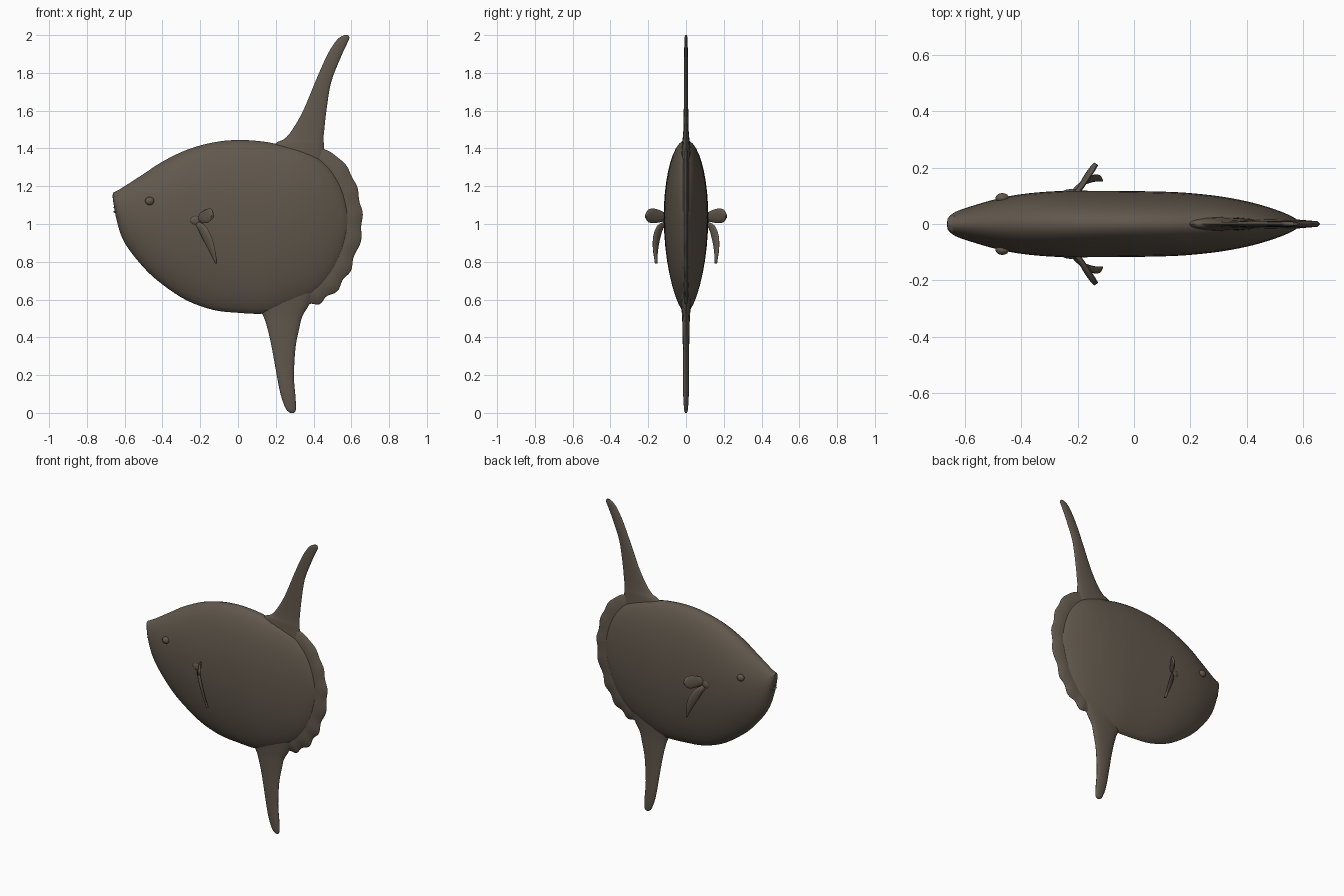
import bpy, bmesh, math
from mathutils import Vector

if "Cube" in bpy.data.objects:
    bpy.data.objects.remove(bpy.data.objects["Cube"])

skin = bpy.data.materials.new("dark brown skin")
skin.diffuse_color = (0.12, 0.097, 0.073, 1)
skin.use_nodes = True
skin.node_tree.nodes["Principled BSDF"].inputs["Base Color"].default_value = skin.diffuse_color


def spline(pts, n):
    """Smooth curve through tuples of any length, n steps per span."""
    out = []
    for i in range(len(pts) - 1):
        a, b, c, d = (pts[max(0, min(len(pts) - 1, i + k))] for k in (-1, 0, 1, 2))
        for s in range(n):
            t = s / n
            out.append(tuple(
                0.5 * (2 * q + (r - p) * t + (2 * p - 5 * q + 4 * r - w) * t * t
                       + (3 * q - p - 3 * r + w) * t ** 3)
                for p, q, r, w in zip(a, b, c, d)))
    return out + [tuple(pts[-1])]


def loft(name, rings, angle=50):
    bm = bmesh.new()
    vs = [[bm.verts.new(p) for p in ring] for ring in rings]
    n = len(vs[0])
    for a, b in zip(vs, vs[1:]):
        for i in range(n):
            bm.faces.new((a[i], a[(i + 1) % n], b[(i + 1) % n], b[i]))
    bm.faces.new(vs[0])
    bm.faces.new(vs[-1])
    bmesh.ops.recalc_face_normals(bm, faces=bm.faces)
    me = bpy.data.meshes.new(name)
    bm.to_mesh(me)
    bm.free()
    ob = bpy.data.objects.new(name, me)
    bpy.context.collection.objects.link(ob)
    finish(ob, angle)
    return ob


def finish(ob, angle=50):
    ob.data.materials.clear()
    ob.data.materials.append(skin)
    bpy.ops.object.select_all(action='DESELECT')
    ob.select_set(True)
    bpy.context.view_layer.objects.active = ob
    bpy.ops.object.shade_smooth_by_angle(angle=math.radians(angle))


def ball(name, loc, size):
    bpy.ops.mesh.primitive_uv_sphere_add(segments=16, ring_count=10, location=loc)
    ob = bpy.context.object
    ob.name = name
    ob.scale = size
    finish(ob)


# Body: x, top, bottom, half width
body = [(-0.662, 1.165, 1.125, 0.02), (-0.64, 1.176, 1.01, 0.04), (-0.6, 1.2, 0.9, 0.056),
        (-0.5, 1.265, 0.77, 0.086), (-0.4, 1.33, 0.68, 0.106), (-0.27, 1.393, 0.595, 0.117),
        (-0.13, 1.432, 0.545, 0.118), (0.0, 1.445, 0.53, 0.117), (0.13, 1.437, 0.525, 0.114),
        (0.22, 1.42, 0.545, 0.108), (0.32, 1.40, 0.585, 0.096), (0.42, 1.355, 0.645, 0.076),
        (0.5, 1.28, 0.735, 0.052), (0.555, 1.18, 0.85, 0.03), (0.585, 1.06, 0.97, 0.012)]
rings = []
for x, top, bot, w in spline(body, 4):
    mid = bot + 0.56 * (top - bot)
    ring = []
    for k in range(40):
        a = 2 * math.pi * k / 40
        c, s = math.cos(a), math.sin(a)
        power = 1.0 if s >= 0 else 1.3
        ring.append((x, math.copysign(w * abs(c) ** power, c),
                     mid + s * (top - mid if s >= 0 else mid - bot)))
    rings.append(ring)
loft("body", rings)


# Tall fins: z, leading x, trailing x, half thickness
def tall_fin(name, secs):
    rings = []
    for z, x0, x1, h in spline(secs, 4):
        ring = []
        for k in range(16):
            a = 2 * math.pi * k / 16
            c, s = math.cos(a), math.sin(a)
            ring.append(((x0 + x1) / 2 + (x1 - x0) / 2 * c, h * s, z))
        rings.append(ring)
    loft(name, rings)


tall_fin("dorsal_fin", [(1.30, 0.08, 0.46, 0.03), (1.42, 0.19, 0.455, 0.022), (1.45, 0.245, 0.452, 0.018),
                        (1.5, 0.288, 0.457, 0.014), (1.6, 0.345, 0.468, 0.012), (1.75, 0.408, 0.493, 0.011),
                        (1.88, 0.465, 0.543, 0.01), (1.95, 0.505, 0.575, 0.009), (1.985, 0.535, 0.59, 0.008),
                        (2.0, 0.562, 0.582, 0.004)])
tall_fin("anal_fin", [(0.66, 0.05, 0.42, 0.035), (0.57, 0.1, 0.375, 0.026), (0.51, 0.135, 0.34, 0.021),
                      (0.45, 0.155, 0.325, 0.019), (0.35, 0.178, 0.305, 0.017), (0.2, 0.205, 0.296, 0.016),
                      (0.1, 0.225, 0.303, 0.015), (0.04, 0.245, 0.307, 0.012), (0.012, 0.26, 0.305, 0.009),
                      (0.0, 0.277, 0.295, 0.004)])

# Frilled rudder tail: outline swept with a thin section, ripples low down
edge = [(0.40, 1.41), (0.46, 1.395), (0.55, 1.335), (0.615, 1.23), (0.65, 1.1), (0.655, 0.96),
        (0.61, 0.8), (0.55, 0.685), (0.46, 0.6), (0.37, 0.565), (0.28, 0.54)]
curve = spline(edge, 8)
centre = Vector((0.25, 0, 1.0))
rings = []
for i, (x, z) in enumerate(curve):
    t = i / (len(curve) - 1)
    p = Vector((x, 0, z))
    d = (p - centre).normalized()
    p += d * 0.009 * math.sin(t * 62) * min(1, t * 1.3)
    side = Vector((0, 1, 0))
    rings.append([p - d * 0.2 + side * 0.022, p - d * 0.07 + side * 0.015, p - d * 0.01 + side * 0.01,
                  p, p - d * 0.01 - side * 0.01, p - d * 0.07 - side * 0.015, p - d * 0.2 - side * 0.022])
loft("rudder_tail", rings)


# Pectoral lobes: centre path x, y, z, half width; leaf laid along a width direction
def leaf(name, path, across, thick):
    for side, label in ((1, "left"), (-1, "right")):
        rings = []
        acr = Vector(across).normalized()
        nrm = acr.cross(Vector(path[-1][:3]) - Vector(path[0][:3])).normalized()
        for x, y, z, w in spline(path, 4):
            ring = []
            for k in range(10):
                a = 2 * math.pi * k / 10
                p = Vector((x, y, z)) + acr * w * math.cos(a) + nrm * thick * math.sin(a)
                ring.append((p.x, p.y * side, p.z))
            rings.append(ring)
        loft(name + "_" + label, rings)


leaf("pectoral_upper_lobe", [(-0.215, 0.095, 1.035, 0.015), (-0.19, 0.13, 1.04, 0.03),
                             (-0.165, 0.17, 1.043, 0.04), (-0.145, 0.2, 1.043, 0.034),
                             (-0.135, 0.213, 1.04, 0.01)], (0.25, 0, 1), 0.009)
leaf("pectoral_lower_lobe", [(-0.225, 0.1, 1.01, 0.015), (-0.195, 0.135, 0.985, 0.026),
                             (-0.165, 0.155, 0.93, 0.03), (-0.137, 0.162, 0.86, 0.02),
                             (-0.115, 0.158, 0.792, 0.004)], (0.75, 0.6, 0.3), 0.008)

# Eyes and fin roots
for side, label in ((1, "left"), (-1, "right")):
    ball("eye_" + label, (-0.468, side * 0.092, 1.122), (0.024, 0.018, 0.022))
    ball("fin_root_" + label, (-0.225, side * 0.112, 1.02), (0.03, 0.012, 0.025))

# Beak lips
ball("upper_lip", (-0.643, 0, 1.147), (0.022, 0.032, 0.024))
for z in (1.065, 1.088, 1.108):
    ball("mouth_ridge", (-0.642, 0, z), (0.018, 0.03, 0.007))
